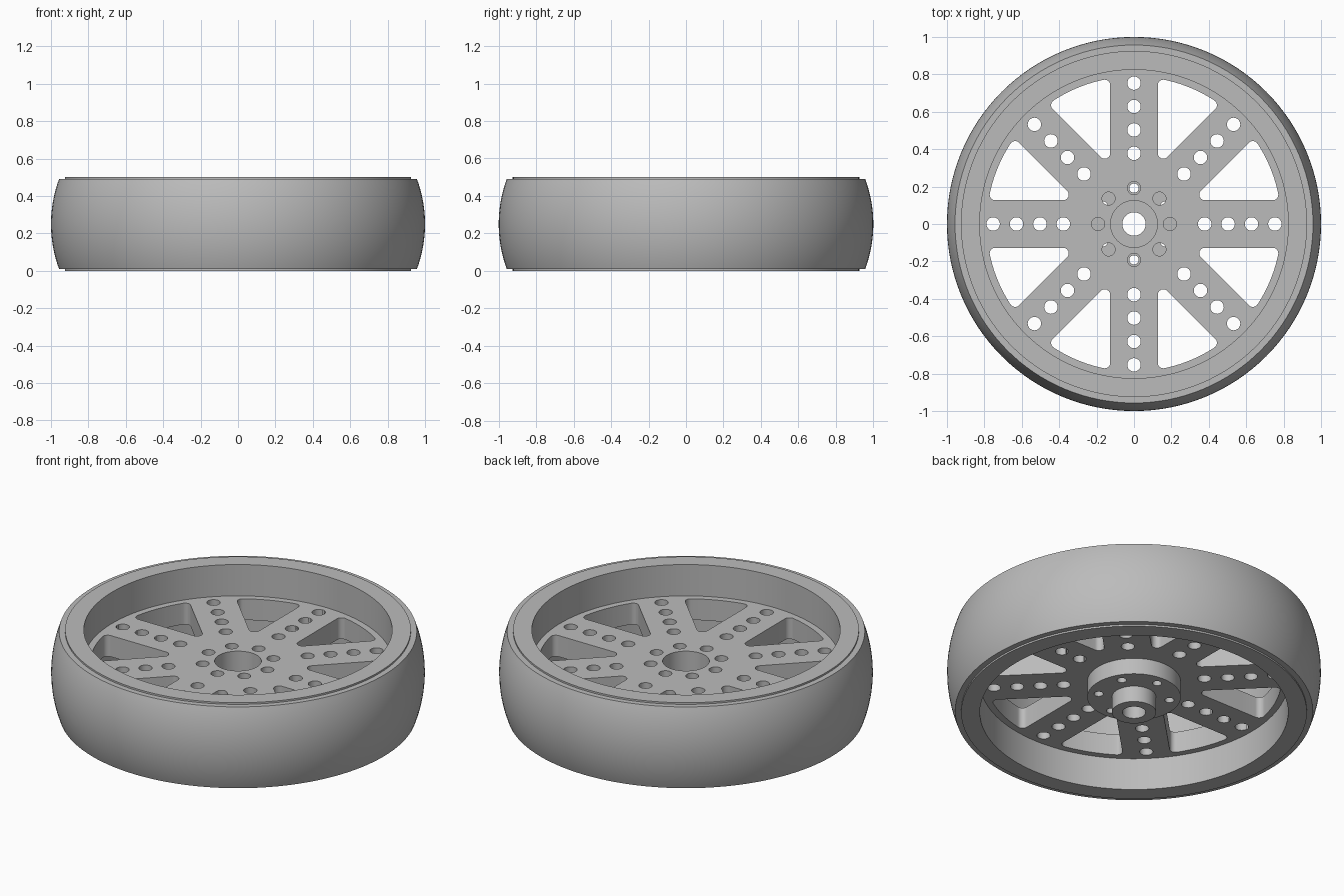
import bpy, bmesh
from math import sin, cos, asin, radians, sqrt, pi
from mathutils import Matrix, Vector

if "Cube" in bpy.data.objects:
    bpy.data.objects.remove(bpy.data.objects["Cube"], do_unlink=True)

grey = bpy.data.materials.new("plain grey")
grey.use_nodes = True
grey.diffuse_color = (0.5, 0.5, 0.5, 1)
grey.node_tree.nodes["Principled BSDF"].inputs["Base Color"].default_value = (0.5, 0.5, 0.5, 1)


def finish(name, bm):
    bmesh.ops.recalc_face_normals(bm, faces=bm.faces)
    mesh = bpy.data.meshes.new(name)
    bm.to_mesh(mesh)
    bm.free()
    mesh.materials.append(grey)
    obj = bpy.data.objects.new(name, mesh)
    bpy.context.collection.objects.link(obj)
    return obj


def lathe(name, profile, steps=128):
    """Spin a closed (radius, height) profile around the z axis."""
    bm = bmesh.new()
    rings = []
    for i in range(steps):
        a = 2 * pi * i / steps
        rings.append([bm.verts.new((r * cos(a), r * sin(a), z)) for r, z in profile])
    n = len(profile)
    for i in range(steps):
        p, q = rings[i], rings[(i + 1) % steps]
        for j in range(n):
            k = (j + 1) % n
            bm.faces.new((p[j], q[j], q[k], p[k]))
    return finish(name, bm)


def prism(bm, points, z0, z1):
    """Extrude a flat outline between two heights."""
    low = [bm.verts.new((p.x, p.y, z0)) for p in points]
    high = [bm.verts.new((p.x, p.y, z1)) for p in points]
    bm.faces.new(low[::-1])
    bm.faces.new(high)
    for i in range(len(points)):
        j = (i + 1) % len(points)
        bm.faces.new((low[i], low[j], high[j], high[i]))


def polar(radius, degrees):
    return Vector((radius * cos(radians(degrees)), radius * sin(radians(degrees))))


def arc(centre, radius, start, end, steps):
    return [centre + polar(radius, start + (end - start) * i / steps) for i in range(steps + 1)]


def hole(bm, distance, degrees, radius, z0, z1):
    prism(bm, arc(polar(distance, degrees), radius, 0, 345, 23), z0, z1)


def cut(target, cutter):
    cutter.hide_render = True
    mod = target.modifiers.new("cut", 'BOOLEAN')
    mod.operation = 'DIFFERENCE'
    mod.solver = 'EXACT'
    mod.object = cutter
    bpy.context.view_layer.objects.active = target
    bpy.ops.object.modifier_apply(modifier=mod.name)
    bpy.data.objects.remove(cutter, do_unlink=True)


# Heights of the web and the stepped hub
web_low, web_high, boss_low = 0.19, 0.315, 0.095

# Tyre with a crowned tread
half, sag = 0.24, 0.043
crown = (half ** 2 + sag ** 2) / (2 * sag)
tread = []
for i in range(25):
    z = -half + 2 * half * i / 24
    tread.append((1 - crown + sqrt(crown ** 2 - z ** 2), 0.25 + z))
tyre = lathe("tyre", [(0.915, 0.01)] + tread + [(0.915, 0.49)])

# Rim, web and hub as one turned body
wheel = lathe("rim_and_hub", [
    (0.0625, 0), (0.118, 0), (0.118, boss_low), (0.25, boss_low),
    (0.25, web_low), (0.825, web_low), (0.825, 0), (0.925, 0),
    (0.925, 0.5), (0.825, 0.5), (0.825, web_high),
    (0.125, web_high), (0.125, 0.14), (0.0625, 0.14)])

# Rounded windows between the spokes
spoke, fillet, outer = 0.127, 0.03, 0.788
side = spoke + fillet
lean = asin(side / (outer - fillet)) * 180 / pi
window = (arc(polar(side / sin(radians(22.5)), 22.5), fillet, 135, 270, 10)
          + arc(polar(outer - fillet, lean), fillet, -90, lean, 8)
          + arc(Vector((0, 0)), outer, lean, 45 - lean, 16)[1:-1]
          + arc(polar(outer - fillet, 45 - lean), fillet, 45 - lean, 135, 8))
bm = bmesh.new()
for k in range(8):
    turn = Matrix.Rotation(radians(45 * k), 2)
    prism(bm, [turn @ p for p in window], 0.1, 0.4)
    # Row of holes along each spoke, and a pocket in the hub
    for distance in (0.378, 0.503, 0.628, 0.753):
        hole(bm, distance, 45 * k, 0.036, 0.1, 0.4)
    hole(bm, 0.192, 45 * k, 0.035, web_low, 0.4)
cut(wheel, finish("window_cutter", bm))

# Six screw holes from below
bm = bmesh.new()
for k in range(6):
    hole(bm, 0.192, 30 + 60 * k, 0.025, 0.05, web_low + 0.002)
cut(wheel, finish("screw_cutter", bm))

# Smooth the round walls, keep the edges crisp
for obj in (tyre, wheel):
    bpy.ops.object.select_all(action='DESELECT')
    obj.select_set(True)
    bpy.context.view_layer.objects.active = obj
    bpy.ops.object.shade_smooth_by_angle(angle=radians(30))
